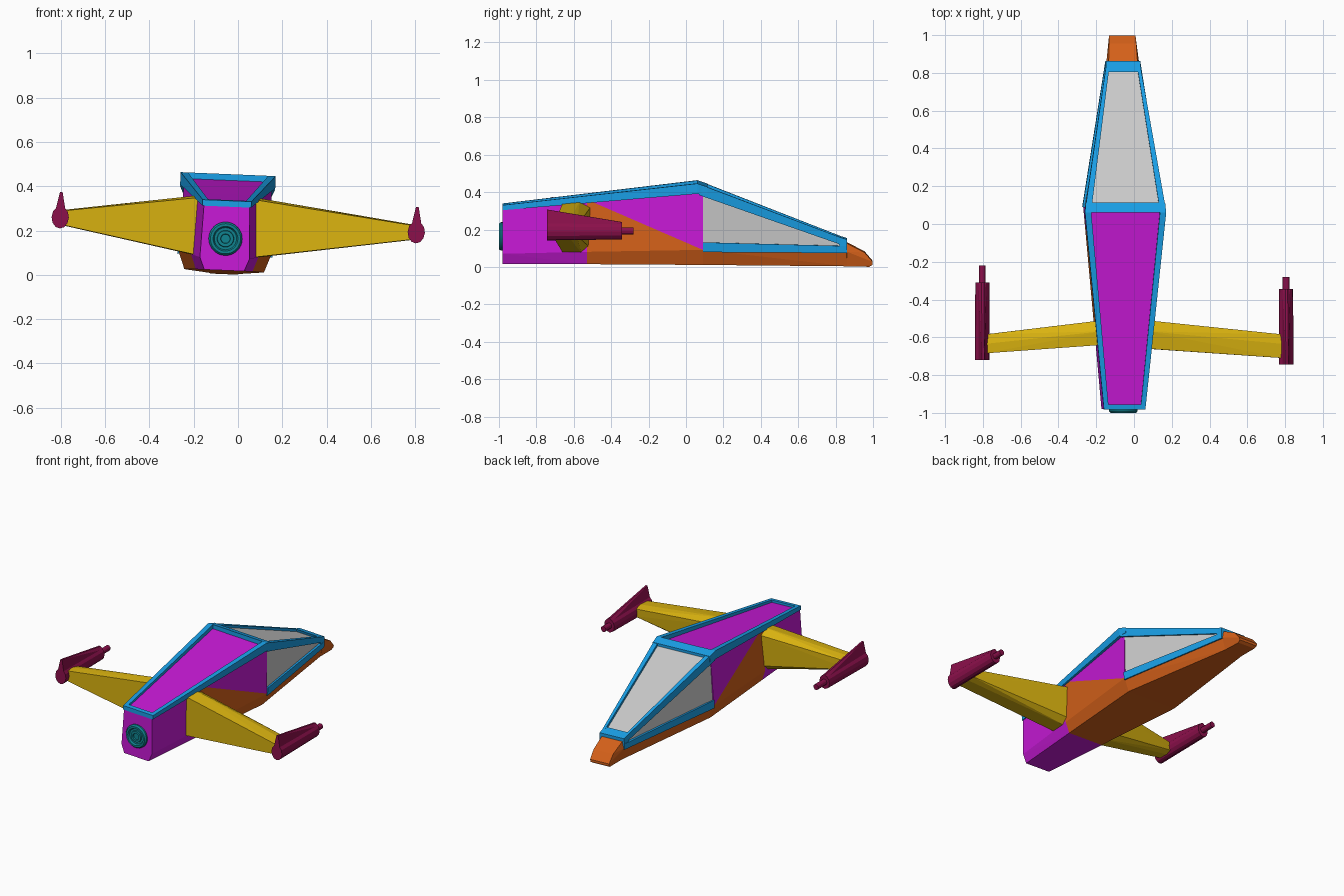
import bpy, bmesh
from math import sin, cos, pi, radians
from mathutils import Matrix, Vector

if "Cube" in bpy.data.objects:
    bpy.data.objects.remove(bpy.data.objects["Cube"])

# The craft rests slightly rolled and off centre
POSE = (Matrix.Translation((-0.055, 0, 0.2)) @ Matrix.Rotation(radians(2.4), 4, 'Y')
        @ Matrix.Translation((0, 0, -0.2)))


def material(name, rgb):
    m = bpy.data.materials.new(name)
    m.diffuse_color = (*rgb, 1)
    m.use_nodes = True
    m.node_tree.nodes["Principled BSDF"].inputs["Base Color"].default_value = m.diffuse_color
    return m


PURPLE = material("purple", (0.58, 0.01, 0.68))
ORANGE = material("orange", (0.67, 0.12, 0.01))
BLUE = material("blue", (0.01, 0.35, 0.80))
GOLD = material("gold", (0.70, 0.45, 0.005))
MAROON = material("maroon", (0.26, 0.005, 0.07))
TEAL = material("teal", (0.005, 0.23, 0.28))


def finish(name, bm, mat):
    bmesh.ops.recalc_face_normals(bm, faces=bm.faces[:])
    bm.transform(POSE)
    mesh = bpy.data.meshes.new(name)
    bm.to_mesh(mesh)
    bm.free()
    ob = bpy.data.objects.new(name, mesh)
    bpy.context.collection.objects.link(ob)
    if mat:
        mesh.materials.append(mat)
    return ob


def hull(name, pts, mat=None, mirror=False):
    """Convex solid around the points, optionally mirrored in x."""
    if mirror:
        pts = list(pts) + [(-x, y, z) for x, y, z in pts]
    bm = bmesh.new()
    for p in pts:
        bm.verts.new(p)
    res = bmesh.ops.convex_hull(bm, input=bm.verts[:])
    loose = {v for v in res["geom_interior"] + res["geom_unused"]
             if isinstance(v, bmesh.types.BMVert)}
    bmesh.ops.delete(bm, geom=list(loose), context='VERTS')
    bmesh.ops.dissolve_limit(bm, angle_limit=radians(1), verts=bm.verts[:], edges=bm.edges[:])
    return finish(name, bm, mat)


def rail(name, s, a, b):
    """Tapered bar; each end is (outer x, inner x, y, bottom z, top z)."""
    hull(name, [(s * x, y, z) for xo, xi, y, z0, z1 in (a, b)
                for x in (xo, xi) for z in (z0, z1)], BLUE)


def ring(x, y, z, rx, rz, n=12):
    return [(x + rx * cos(2 * pi * i / n), y, z + rz * sin(2 * pi * i / n)) for i in range(n)]


# Body cross-sections: bottom edge, chamfer edge, top edge
tail = [(0.09, -0.98, 0.02), (0.112, -0.98, 0.075), (0.103, -0.98, 0.32)]
mid = [(0.128, -0.53, 0.02), (0.153, -0.53, 0.087), (0.142, -0.53, 0.366)]
peak = [(0.18, 0.09, 0.018), (0.21, 0.09, 0.10), (0.197, 0.09, 0.43)]

# Body panels
hull("rear_body", tail + mid, PURPLE, True)
hull("upper_body", [mid[2], peak[1], peak[2]], PURPLE, True)
hull("lower_body", mid + peak[:2], ORANGE, True)
hull("front_belly", peak[:2] + [(0.065, 0.86, 0.006), (0.086, 0.86, 0.09)], ORANGE, True)
hull("nose", [(0.065, 0.86, 0.006), (0.086, 0.86, 0.085), (0.077, 0.84, 0.14),
              (0.072, 0.955, 0.08), (0.07, 0.998, 0.03), (0.066, 0.998, 0.014),
              (0.062, 0.98, 0.003)], ORANGE, True)
hull("canopy_glass", [(0.204, 0.092, 0.11), (0.197, 0.092, 0.428),
                      (0.08, 0.84, 0.09), (0.077, 0.835, 0.14)], None, True)

# Blue edge frame
for side, s in (("left", -1), ("right", 1)):
    rail(side + "_rear_rail", s, (0.11, 0.084, -0.98, 0.308, 0.335),
         (0.215, 0.182, 0.06, 0.40, 0.455))
    rail(side + "_canopy_rail", s, (0.215, 0.182, 0.07, 0.393, 0.452),
         (0.092, 0.074, 0.83, 0.122, 0.16))
    rail(side + "_sill_rail", s, (0.215, 0.185, 0.09, 0.088, 0.14),
         (0.092, 0.065, 0.862, 0.078, 0.115))
hull("peak_bar", [(0.215, 0.06, 0.455), (0.21, 0.115, 0.437), (0.21, 0.115, 0.40),
                  (0.215, 0.06, 0.40)], BLUE, True)
hull("tail_bar", [(0.11, y, z) for y, z in ((-0.982, 0.308), (-0.982, 0.335),
                                            (-0.955, 0.338), (-0.955, 0.311))], BLUE, True)
hull("nose_collar", [(0.093, 0.805, 0.168), (0.09, 0.862, 0.15),
                     (0.092, 0.862, 0.078), (0.094, 0.83, 0.085)], BLUE, True)

# Wings with a ridge and bevelled leading edge, and their wing-tip guns
for side, s, tip, rear, tip_rear, gun_x, gun_y, pod, barrel in (
        ("left", -1, 0.74, -0.64, -0.685, 0.75, -0.72, 0.41, 0.09),
        ("right", 1, 0.845, -0.66, -0.71, 0.86, -0.743, 0.40, 0.062)):
    r, t = s * 0.12, s * tip
    hull(side + "_wing", [
        (r, rear, 0.345), (r, -0.568, 0.355), (r, -0.51, 0.325),
        (r, -0.52, 0.115), (r, -0.56, 0.08), (r, rear, 0.083),
        (t, tip_rear, 0.258), (t, -0.635, 0.262), (t, -0.585, 0.252),
        (t, -0.585, 0.203), (t, -0.625, 0.193), (t, tip_rear, 0.195)], GOLD)
    x, z, end = s * gun_x, 0.228, gun_y + pod
    hull(side + "_gun_pod", ring(x, gun_y, z, 0.039, 0.05) + ring(x, end, z, 0.037, 0.045), MAROON)
    hull(side + "_gun_barrel", ring(x, end - 0.02, z, 0.018, 0.019)
         + ring(x, end + barrel, z, 0.018, 0.019), MAROON)
    hull(side + "_gun_fin", [(x + d * w, y, z + h) for d in (-1, 1) for w, y, h in (
        (0.022, gun_y, 0.035), (0.006, gun_y, 0.115),
        (0.022, end, 0.03), (0.006, end, 0.048))], MAROON)

# Engine nozzle: turned ring profile (radius, y)
profile = [(0.076, -0.97), (0.076, -0.99), (0.068, -1.0), (0.056, -1.0), (0.05, -0.988),
           (0.038, -0.988), (0.036, -0.996), (0.022, -0.996), (0.02, -0.988), (0, -0.988)]
bm = bmesh.new()
vs = [bm.verts.new((rad, y, 0)) for rad, y in profile]
edges = [bm.edges.new(e) for e in zip(vs, vs[1:])]
bmesh.ops.spin(bm, geom=vs + edges, cent=(0, 0, 0), axis=(0, 1, 0), angle=2 * pi, steps=32)
bmesh.ops.remove_doubles(bm, verts=bm.verts[:], dist=0.0005)
bmesh.ops.translate(bm, verts=bm.verts[:], vec=Vector((0, 0, 0.163)))
engine = finish("engine_nozzle", bm, TEAL)
bpy.context.view_layer.objects.active = engine
engine.select_set(True)
bpy.ops.object.shade_smooth_by_angle(angle=radians(30))
